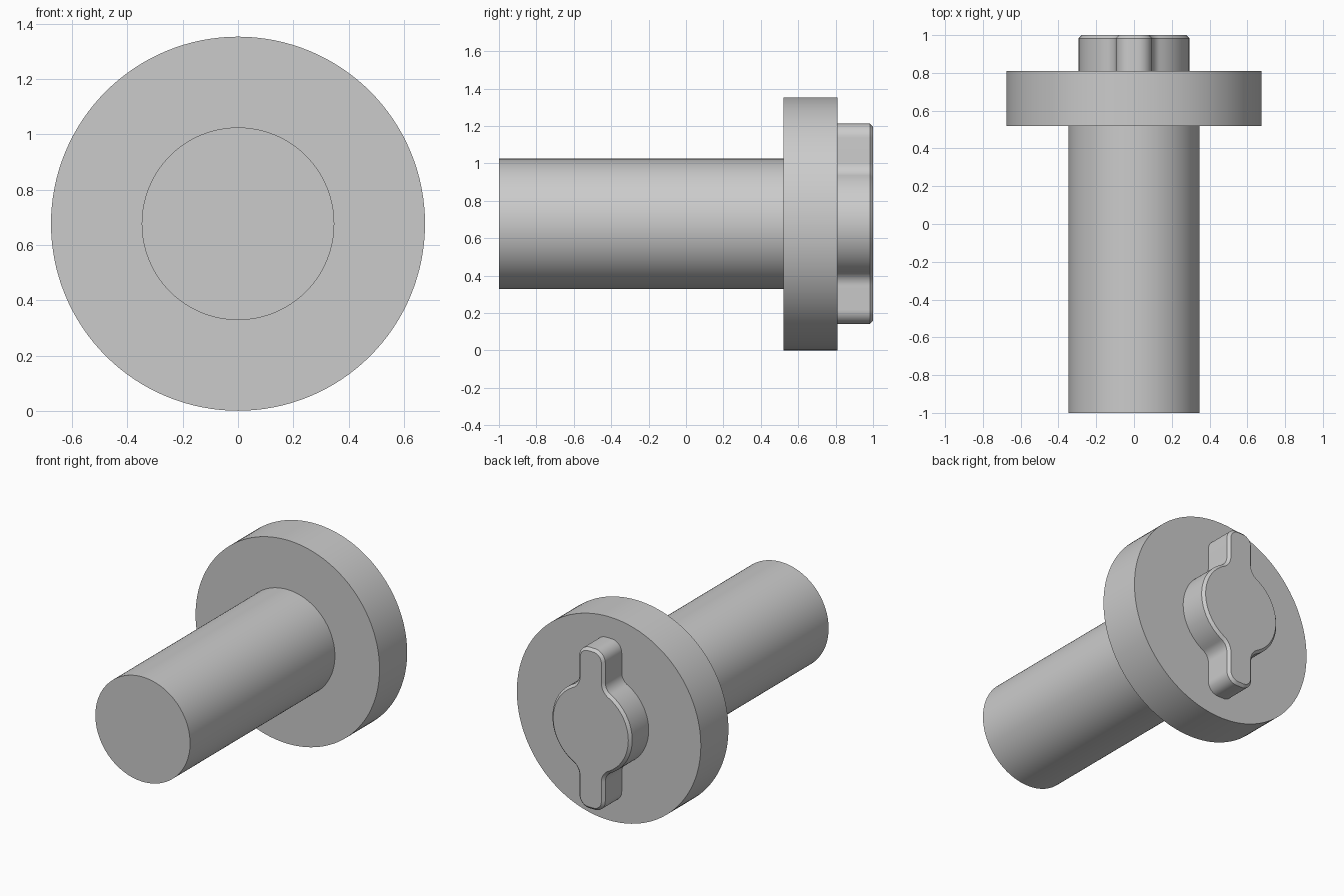
import bpy, bmesh
from math import pi, sin, cos, atan2, sqrt
from mathutils import Vector

cube = bpy.data.objects.get("Cube")
if cube:
    bpy.data.objects.remove(cube, do_unlink=True)

AXIS_Z = 0.677

metal = bpy.data.materials.new("plain grey")
metal.use_nodes = True
grey = (0.6, 0.6, 0.6, 1)
metal.diffuse_color = grey
metal.node_tree.nodes["Principled BSDF"].inputs["Base Color"].default_value = grey


def arc(cx, cz, radius, start, end, steps):
    """Points along a circular arc in the x-z plane."""
    angles = [start + (end - start) * i / steps for i in range(steps + 1)]
    return [(cx + radius * cos(a), cz + radius * sin(a)) for a in angles]


def extrude_outline(name, outline, y0, y1, chamfer=0):
    """Solid made from an outline about the axis, running along y."""
    bm = bmesh.new()
    front = bm.faces.new([bm.verts.new((x, y0, AXIS_Z + z)) for x, z in outline])
    grown = bmesh.ops.extrude_face_region(bm, geom=[front], use_keep_orig=True)["geom"]
    verts = [g for g in grown if isinstance(g, bmesh.types.BMVert)]
    bmesh.ops.translate(bm, verts=verts, vec=Vector((0, y1 - y0, 0)))
    if chamfer:
        rim = [e for e in bm.edges if all(abs(v.co.y - y1) < 1e-5 for v in e.verts)]
        bmesh.ops.bevel(bm, geom=rim, offset=chamfer, segments=1, affect='EDGES')
    bmesh.ops.recalc_face_normals(bm, faces=bm.faces)
    mesh = bpy.data.meshes.new(name)
    bm.to_mesh(mesh)
    bm.free()
    mesh.materials.append(metal)
    obj = bpy.data.objects.new(name, mesh)
    bpy.context.collection.objects.link(obj)
    bpy.ops.object.select_all(action='DESELECT')
    obj.select_set(True)
    bpy.context.view_layer.objects.active = obj
    bpy.ops.object.shade_smooth_by_angle(angle=pi / 6)
    return obj


# Round shaft and flange
extrude_outline("shaft", arc(0, 0, 0.348, 0, 2 * pi, 128)[:-1], -1, 0.525)
extrude_outline("flange", arc(0, 0, 0.676, 0, 2 * pi, 128)[:-1], 0.52, 0.81)

# Two-armed key: a hub blended into arms with rounded tips
hub, arm, tip, fillet, corner = 0.293, 0.095, 0.535, 0.08, 0.075
fx = arm + fillet
fz = sqrt((hub + fillet) ** 2 - fx ** 2)
meet = atan2(fz, fx)
quarter = arc(0, 0, hub, 0, meet, 16)
quarter += arc(fx, fz, fillet, meet + pi, pi, 10)[1:]
quarter += arc(arm - corner, tip - corner, corner, 0, pi / 2, 10)
half = quarter + [(-x, z) for x, z in reversed(quarter)]
outline = half + [(x, -z) for x, z in reversed(half[1:-1])]
extrude_outline("key", outline, 0.805, 1, chamfer=0.017)
